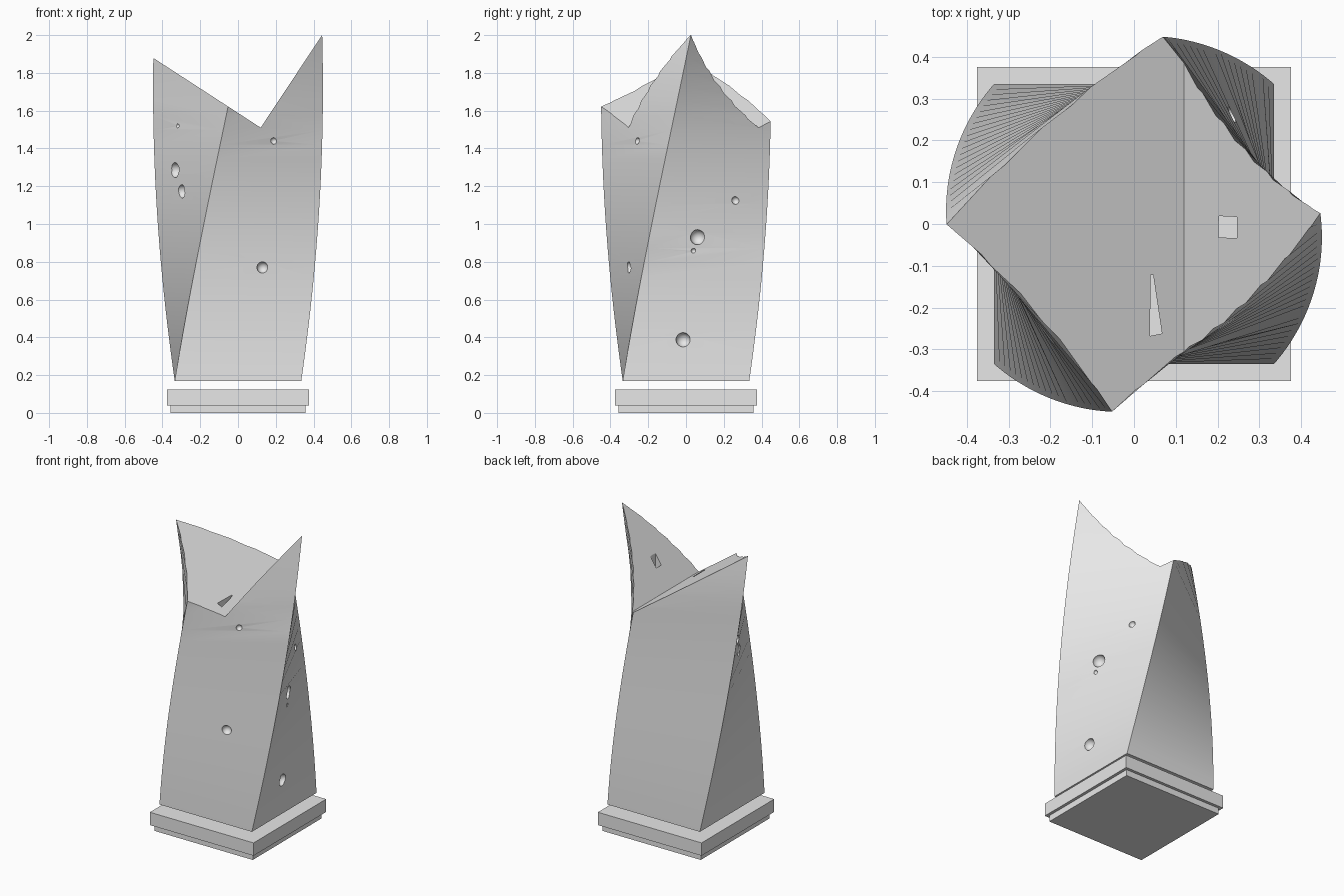
import bpy, bmesh
from math import sin, cos, radians, pi, sqrt
from mathutils import Matrix

default = bpy.data.objects.get("Cube")
if default:
    bpy.data.objects.remove(default, do_unlink=True)

grey = bpy.data.materials.new("stone grey")
grey.use_nodes = True
grey.diffuse_color = (0.8, 0.8, 0.8, 1)
grey.node_tree.nodes["Principled BSDF"].inputs["Base Color"].default_value = (0.8, 0.8, 0.8, 1)

BOTTOM, TOP, STEPS = 0.17, 2.2, 26


def twist(z):
    return radians(26.4) * (z - BOTTOM)


def half_width(z):
    return 0.335 - 0.0105 * (z - BOTTOM)


def make_object(name, bm):
    bmesh.ops.recalc_face_normals(bm, faces=bm.faces)
    mesh = bpy.data.meshes.new(name)
    bm.to_mesh(mesh)
    bm.free()
    mesh.materials.append(grey)
    obj = bpy.data.objects.new(name, mesh)
    bpy.context.collection.objects.link(obj)
    return obj


def add_prism(bm, outline, offset):
    face = bm.faces.new([bm.verts.new(p) for p in outline])
    new = bmesh.ops.extrude_face_region(bm, geom=[face])["geom"]
    bmesh.ops.translate(bm, vec=offset, verts=[g for g in new if isinstance(g, bmesh.types.BMVert)])


def slab(name, half, low, high):
    bm = bmesh.new()
    corners = [(-half, -half), (half, -half), (half, half), (-half, half)]
    add_prism(bm, [(x, y, low) for x, y in corners], (0, 0, high - low))
    return make_object(name, bm)


# Two-step square plinth
slab("plinth_foot", 0.357, 0, 0.04)
slab("plinth_slab", 0.376, 0.04, 0.124)

# Twisted, slightly tapering square column
bm = bmesh.new()
rings = []
for i in range(STEPS + 1):
    z = BOTTOM + (TOP - BOTTOM) * i / STEPS
    r = half_width(z) * sqrt(2)
    angles = [twist(z) + pi / 4 + k * pi / 2 for k in range(4)]
    rings.append([bm.verts.new((r * cos(a), r * sin(a), z)) for a in angles])
for low, high in zip(rings, rings[1:]):
    for k in range(4):
        n = (k + 1) % 4
        bm.faces.new((low[k], low[n], high[n], high[k]))
bm.faces.new(rings[0])
bm.faces.new(rings[-1])
column = make_object("twisted_column", bm)

# Valley-shaped cut across the top
bm = bmesh.new()
valley = [(-1, 2.237), (0.12, 1.51), (1, 2.837), (1, 3), (-1, 3)]
add_prism(bm, [(x, -1, z) for x, z in valley], (0, 2, 0))
valley_cutter = make_object("valley_cutter", bm)

# Small flat-bottomed recesses in the sloping top
bm = bmesh.new()
square = [(0.202, -0.032), (0.246, -0.034), (0.246, 0.017), (0.203, 0.019)]
sliver = [(0.038, -0.268), (0.067, -0.262), (0.046, -0.122), (0.04, -0.122)]
for outline, floor in ((square, 1.6), (sliver, 1.52)):
    add_prism(bm, [(x, y, floor) for x, y in outline], (0, 0, 0.5))
recess_cutter = make_object("recess_cutter", bm)

# Round pits: side angle, known horizontal coordinate, height, radius
FRONT, RIGHT, LEFT = -pi / 2, 0, pi
pits = [
    (FRONT, 0.19, 1.44, 0.018), (FRONT, 0.13, 0.77, 0.03),
    (RIGHT, 0.262, 1.125, 0.021), (RIGHT, 0.062, 0.93, 0.04),
    (RIGHT, 0.04, 0.858, 0.013), (RIGHT, -0.015, 0.387, 0.038),
    (LEFT, -0.322, 1.52, 0.012), (LEFT, -0.335, 1.285, 0.04),
    (LEFT, -0.3, 1.173, 0.036),
]
bm = bmesh.new()
for side, coord, z, radius in pits:
    nx, ny = cos(side + twist(z)), sin(side + twist(z))
    if side == RIGHT:
        x, y = (half_width(z) - ny * coord) / nx, coord
    else:
        x, y = coord, (half_width(z) - nx * coord) / ny
    bmesh.ops.create_uvsphere(bm, u_segments=24, v_segments=14, radius=radius,
                              matrix=Matrix.Translation((x, y, z)))
pit_cutter = make_object("pit_cutter", bm)

# Apply the cuts, then smooth everything but the sharp edges
bpy.ops.object.select_all(action="DESELECT")
column.select_set(True)
bpy.context.view_layer.objects.active = column
for cutter in (valley_cutter, recess_cutter, pit_cutter):
    cutter.hide_render = True
    cut = column.modifiers.new(cutter.name, "BOOLEAN")
    cut.operation = "DIFFERENCE"
    cut.solver = "EXACT"
    cut.object = cutter
    bpy.ops.object.modifier_apply(modifier=cut.name)
    bpy.data.objects.remove(cutter, do_unlink=True)
bpy.ops.object.shade_smooth_by_angle(angle=radians(30))
